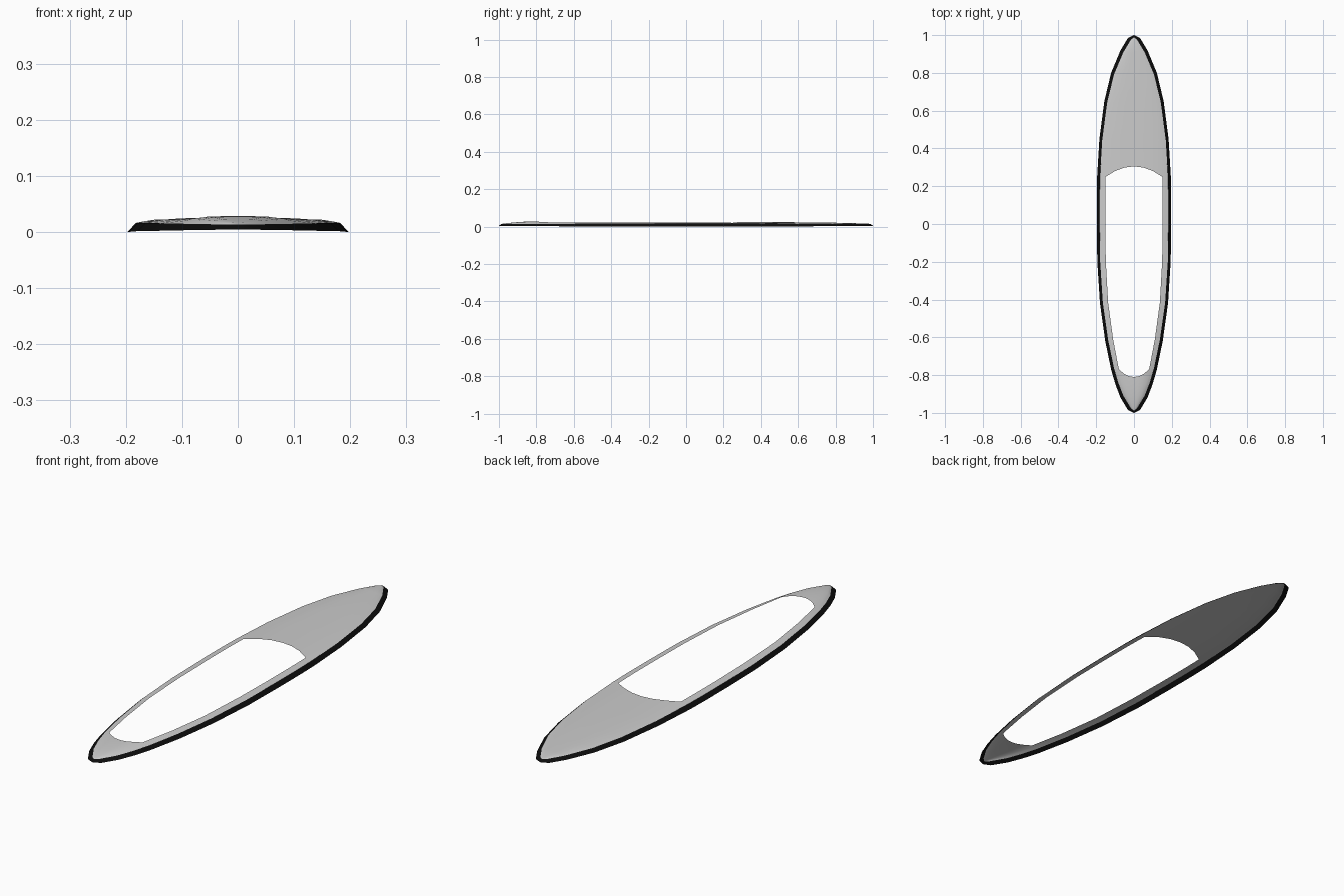
import bpy, bmesh

if "Cube" in bpy.data.objects:
    bpy.data.objects.remove(bpy.data.objects["Cube"])

# Hull stations: y, half width at the bottom of the rim, hole half width, crown height
STATIONS = [
    (-1.00, 0.000, 0.000, 0.014), (-0.985, 0.032, 0.013, 0.017),
    (-0.92, 0.071, 0.042, 0.023), (-0.85, 0.098, 0.065, 0.027),
    (-0.77, 0.121, 0.080, 0.028), (-0.62, 0.152, 0.110, 0.027),
    (-0.42, 0.180, 0.137, 0.027), (-0.20, 0.194, 0.149, 0.027),
    (0.00, 0.197, 0.152, 0.026), (0.15, 0.197, 0.152, 0.026),
    (0.25, 0.195, 0.150, 0.025), (0.45, 0.183, 0.140, 0.024),
    (0.65, 0.157, 0.118, 0.023), (0.80, 0.121, 0.088, 0.021),
    (0.92, 0.071, 0.045, 0.018), (0.985, 0.032, 0.013, 0.016),
    (1.00, 0.000, 0.000, 0.014),
]
FRONT, REAR = 4, 10       # stations where the opening starts and ends
BULGE = {FRONT: -0.04, FRONT - 1: -0.015, REAR: 0.055, REAR + 1: 0.02}


def rim_top(y, w):
    return max(w - 0.015, 0.0), y * 0.989, 0.016 - 0.003 * abs(y) ** 3


def make_object(name, rows, skip=None):
    """Skin rows of points, drop skipped quads, mirror across x."""
    bm = bmesh.new()
    grid = [[bm.verts.new(p) for p in row] for row in rows]
    for i in range(len(rows) - 1):
        for j in range(len(rows[0]) - 1):
            if not (skip and skip(i, j)):
                bm.faces.new((grid[i][j], grid[i][j + 1], grid[i + 1][j + 1], grid[i + 1][j]))
    bmesh.ops.remove_doubles(bm, verts=bm.verts, dist=0.0002)
    bmesh.ops.delete(bm, geom=[v for v in bm.verts if not v.link_faces], context='VERTS')
    bmesh.ops.recalc_face_normals(bm, faces=bm.faces)
    if sum(f.normal.z for f in bm.faces) < 0:
        bmesh.ops.reverse_faces(bm, faces=bm.faces)
    mesh = bpy.data.meshes.new(name)
    bm.to_mesh(mesh)
    bm.free()
    obj = bpy.data.objects.new(name, mesh)
    bpy.context.collection.objects.link(obj)
    mod = obj.modifiers.new("Mirror", 'MIRROR')
    mod.merge_threshold = 0.0002
    for p in mesh.polygons:
        p.use_smooth = True
    return obj


# Crowned deck with a long opening
deck_rows = []
for i, (y, w, hole, crown) in enumerate(STATIONS):
    wd, yd, zd = rim_top(y, w)
    row = []
    for x in (0, hole / 3, hole * 2 / 3, hole, (hole + wd) / 2, wd):
        t = x / wd if wd else 1
        bow = BULGE.get(i, 0) * max(0, 1 - (x / hole) ** 2) if hole else 0
        row.append((x, yd + bow + (y - yd) * (i in (FRONT, REAR)) * (x <= hole),
                    zd + (crown - zd) * (1 - t ** 4)))
    deck_rows.append(row)
make_object("deck", deck_rows, lambda i, j: FRONT <= i < REAR and j < 3)

# Black sloping rim around the deck
rim_rows = [[rim_top(y, w), (w, y, 0.001 + 0.003 * abs(y) ** 3)] for y, w, _, _ in STATIONS]
rim_rows = [[r[0], (r[1][0], r[1][1], 0.0 if abs(r[1][1]) < 0.3 else r[1][2])] for r in rim_rows]
rim = make_object("rim", rim_rows)
black = bpy.data.materials.new("black")
black.diffuse_color = (0.004, 0.004, 0.004, 1)
black.use_nodes = True
black.node_tree.nodes["Principled BSDF"].inputs["Base Color"].default_value = black.diffuse_color
rim.data.materials.append(black)
